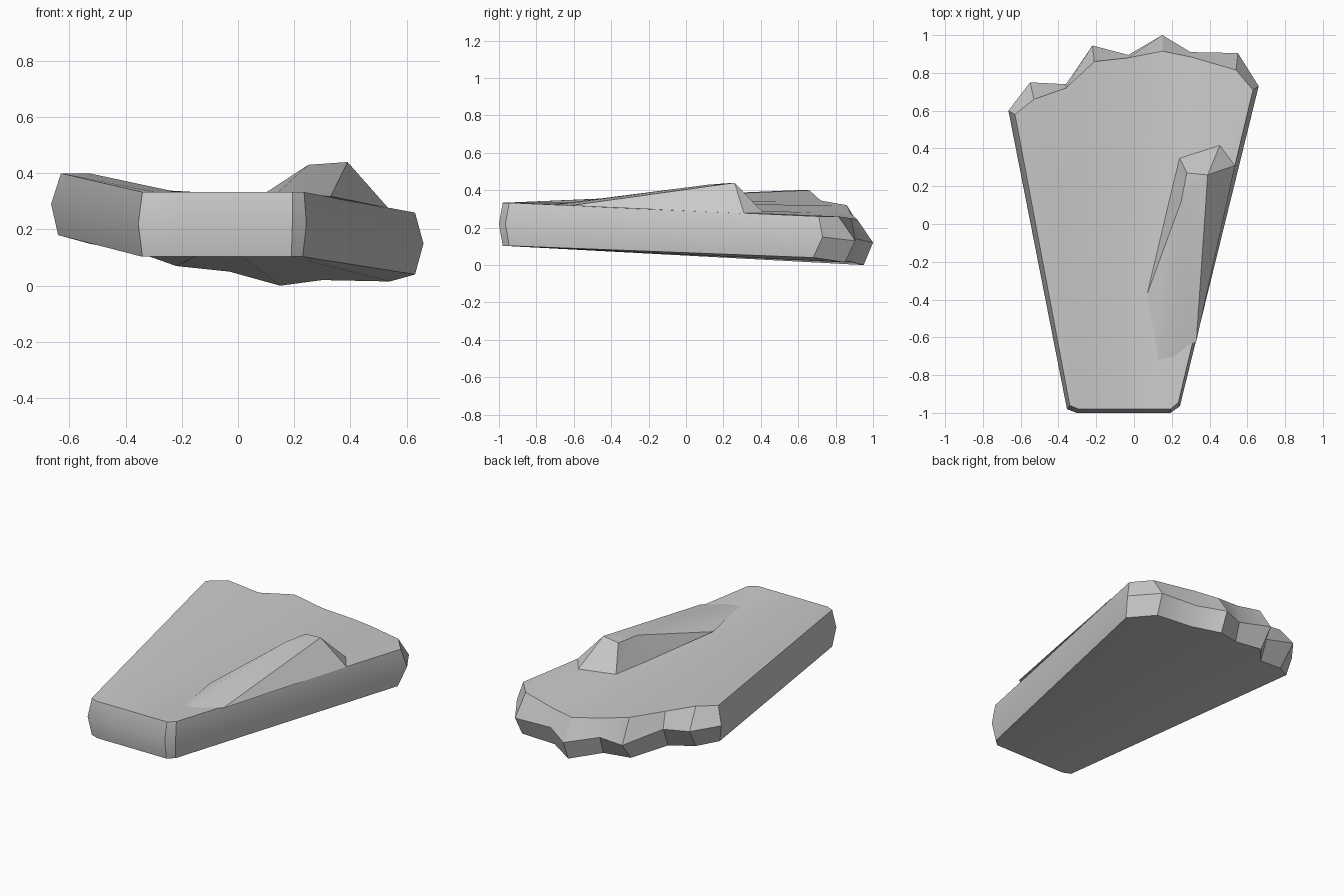
import bpy, bmesh, math

cube = bpy.data.objects.get("Cube")
if cube:
    bpy.data.objects.remove(cube, do_unlink=True)

stone = bpy.data.materials.new("pale_grey_stone")
stone.use_nodes = True
GREY = (0.6, 0.6, 0.6, 1)
stone.diffuse_color = GREY
stone.node_tree.nodes["Principled BSDF"].inputs["Base Color"].default_value = GREY


def make_object(name, bm):
    bmesh.ops.recalc_face_normals(bm, faces=bm.faces)
    mesh = bpy.data.meshes.new(name)
    bm.to_mesh(mesh)
    bm.free()
    obj = bpy.data.objects.new(name, mesh)
    bpy.context.collection.objects.link(obj)
    mesh.materials.append(stone)
    bpy.ops.object.select_all(action="DESELECT")
    obj.select_set(True)
    bpy.context.view_layer.objects.active = obj
    bpy.ops.object.shade_smooth_by_angle(angle=math.radians(30))
    return obj


# Broken back edge of the slab, from right to left, at three levels
top_back = [(-.63, .58, .40), (-.53, .66, .40), (-.36, .72, .345),
            (-.21, .86, .32), (-.03, .88, .275), (.15, .915, .245),
            (.30, .885, .25), (.54, .815, .26), (.63, .71, .26)]
mid_back = [(-.665, .60, .29), (-.55, .75, .28), (-.36, .74, .24),
            (-.22, .945, .18), (-.03, .895, .16), (.15, 1, .12),
            (.30, .91, .14), (.55, .905, .13), (.66, .73, .15)]
low_back = [(-.64, .58, .18), (-.53, .66, .15), (-.36, .69, .12),
            (-.22, .86, .07), (-.03, .86, .05), (.15, .95, 0),
            (.30, .87, .02), (.54, .85, .015), (.63, .68, .04)]


def front_edge(back, x0, x1, y, z):
    # Straight front edge with slightly rounded corners
    span = back[-1][0] - back[0][0]
    points = []
    for p in back:
        u = (p[0] - back[0][0]) / span
        corner = .02 if u == 0 else .035 if u == 1 else 0
        points.append((x0 + u * (x1 - x0), y + corner, z))
    return points


# Slab: three outline rings, with strips across top and bottom
bm = bmesh.new()
levels = [(top_back, -.34, .235, -.98, .333),
          (mid_back, -.355, .243, -1, .22),
          (low_back, -.34, .23, -.98, .103)]
rings = []
for back, x0, x1, y, z in levels:
    front = front_edge(back, x0, x1, y, z)
    rings.append([bm.verts.new(p) for p in back + front[::-1]])
count = len(rings[0])
for upper, lower in zip(rings, rings[1:]):
    for i in range(count):
        j = (i + 1) % count
        bm.faces.new((upper[i], upper[j], lower[j], lower[i]))
for ring in (rings[0], rings[-1]):
    for i in range(len(top_back) - 1):
        bm.faces.new((ring[i], ring[i + 1], ring[-2 - i], ring[-1 - i]))
make_object("tapered_slab", bm)

# Wedge-shaped ridge rising from the top
ridge_points = {
    "crest_left": (.28, .27, .43), "crest_right": (.39, .26, .44),
    "crest_mid": (.25, .12, .43),
    "back_left": (.24, .35, .27), "back_right": (.46, .43, .262),
    "side": (.535, .31, .276), "front": (.33, -.62, .318),
    "tip": (.22, -.70, .32), "tip_left": (.13, -.72, .322),
    "left": (.07, -.37, .312)}
ridge_faces = [
    "back_left back_right crest_right crest_left",
    "back_right side crest_right",
    "side front crest_right",
    "crest_left crest_right crest_mid",
    "crest_mid crest_right front",
    "crest_mid front tip",
    "crest_mid tip tip_left",
    "crest_mid tip_left left",
    "left back_left crest_mid",
    "back_left crest_left crest_mid",
    "back_left left tip_left tip front side back_right"]
bm = bmesh.new()
verts = {name: bm.verts.new(p) for name, p in ridge_points.items()}
for face in ridge_faces:
    bm.faces.new([verts[name] for name in face.split()])
make_object("raised_ridge", bm)
